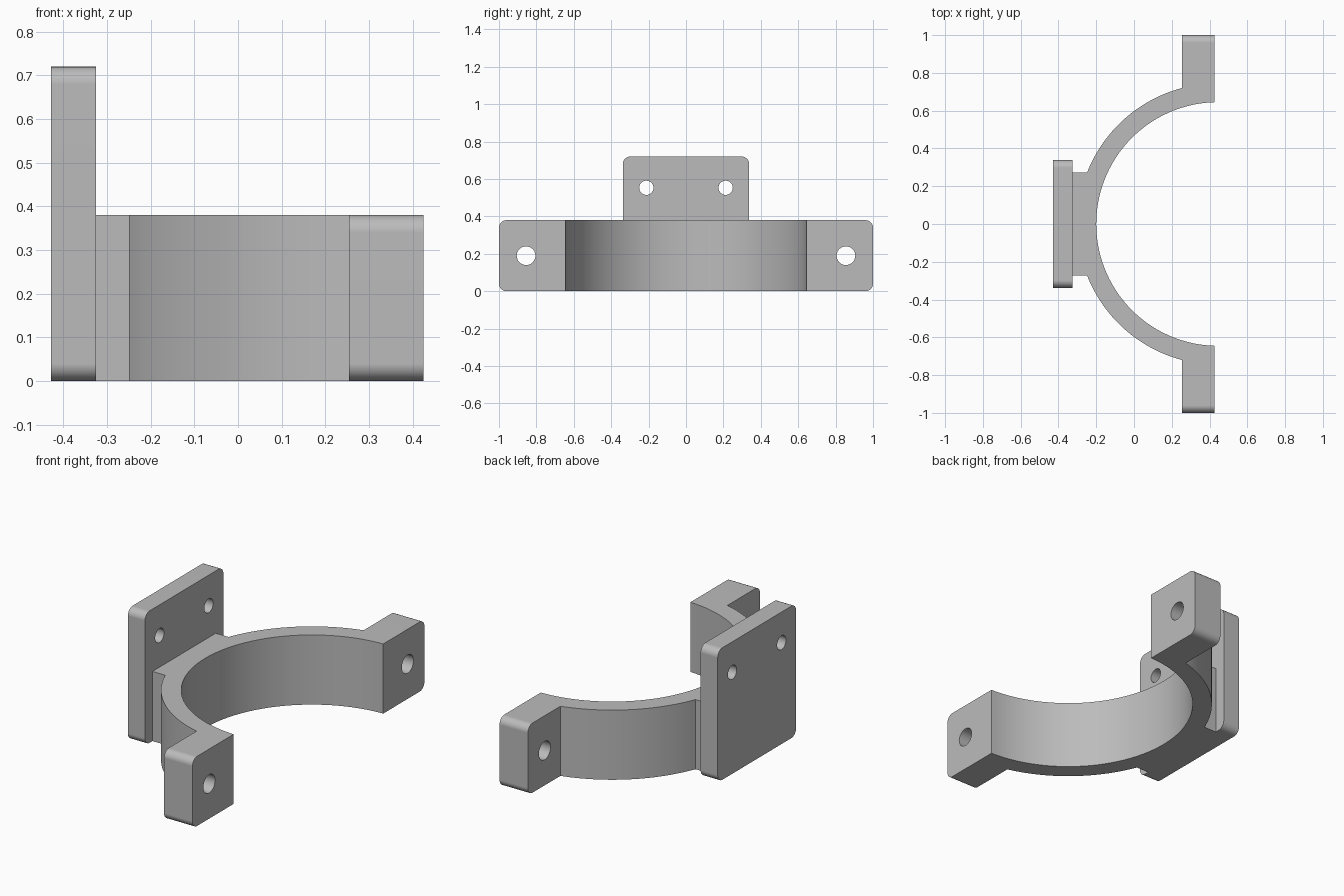
import bpy, bmesh
from math import radians, sqrt, atan2, cos, sin, pi

if "Cube" in bpy.data.objects:
    bpy.data.objects.remove(bpy.data.objects["Cube"], do_unlink=True)

grey = bpy.data.materials.new("plain grey")
grey.use_nodes = True
colour = (0.5, 0.5, 0.5, 1)
grey.diffuse_color = colour
grey.node_tree.nodes["Principled BSDF"].inputs["Base Color"].default_value = colour

CX, R_IN, R_OUT = 0.445, 0.645, 0.745      # ring centre and radii
FRONT, LUG_BACK = 0.425, 0.254             # lug faces
NECK_X, NECK_Y = -0.325, 0.273
HEIGHT, ROUND = 0.38, 0.04


def arc(radius, start, end, steps):
    """Points on the ring, angles measured from the -x direction."""
    return [(CX - radius * cos(start + (end - start) * i / steps),
             radius * sin(start + (end - start) * i / steps)) for i in range(steps + 1)]


def prism(name, outline, height, rounded):
    """Extrude an outline upwards and round the x-running edges picked by a rule."""
    bm = bmesh.new()
    base = bm.faces.new([bm.verts.new((x, y, 0)) for x, y in outline])
    top = bmesh.ops.extrude_face_region(bm, geom=[base])["geom"]
    bmesh.ops.translate(bm, vec=(0, 0, height),
                        verts=[v for v in top if isinstance(v, bmesh.types.BMVert)])
    bmesh.ops.recalc_face_normals(bm, faces=bm.faces)
    edges = [e for e in bm.edges
             if all(abs(v.co.y) > rounded - 1e-4 for v in e.verts)
             and abs(e.verts[0].co.x - e.verts[1].co.x) > 0.05]
    bmesh.ops.bevel(bm, geom=edges, offset=ROUND, segments=8, profile=0.5, affect='EDGES')
    mesh = bpy.data.meshes.new(name)
    bm.to_mesh(mesh)
    bm.free()
    mesh.materials.append(grey)
    obj = bpy.data.objects.new(name, mesh)
    bpy.context.collection.objects.link(obj)
    return obj


def drill(obj, x, y, z, radius):
    """Cut a round hole along x."""
    bpy.ops.mesh.primitive_cylinder_add(vertices=40, radius=radius, depth=0.4,
                                        location=(x, y, z), rotation=(0, pi / 2, 0))
    cutter = bpy.context.object
    cutter.hide_render = True
    cutter.data.materials.append(grey)
    mod = obj.modifiers.new("hole", 'BOOLEAN')
    mod.operation, mod.solver, mod.object = 'DIFFERENCE', 'EXACT', cutter
    bpy.context.view_layer.objects.active = obj
    bpy.ops.object.modifier_apply(modifier=mod.name)
    bpy.data.objects.remove(cutter, do_unlink=True)


def finish(obj):
    bpy.ops.object.select_all(action='DESELECT')
    obj.select_set(True)
    bpy.context.view_layer.objects.active = obj
    bpy.ops.object.shade_smooth_by_angle(angle=radians(30))
    mod = obj.modifiers.new("flat faces", 'WEIGHTED_NORMAL')
    mod.keep_sharp = True


# Half ring with side lugs and mounting neck: half outline, then mirrored in y
end_in = atan2(sqrt(R_IN ** 2 - (CX - FRONT) ** 2), CX - FRONT)
lug_y = sqrt(R_OUT ** 2 - (CX - LUG_BACK) ** 2)
inner = arc(R_IN, 0, end_in, 40)
outer = arc(R_OUT, atan2(lug_y, CX - LUG_BACK),
            atan2(NECK_Y, sqrt(R_OUT ** 2 - NECK_Y ** 2)), 30)
half = inner + [(FRONT, 1), (LUG_BACK, 1)] + outer + [(NECK_X, NECK_Y)]
mirrored = [(x, -y) for x, y in reversed(half[1:])]
clamp = prism("half_ring_clamp", half + mirrored, HEIGHT, 1)
for side in (-1, 1):
    drill(clamp, 0.34, side * 0.855, 0.19, 0.05)
finish(clamp)

# Mounting plate
w, back = 0.338, -0.428
plate = prism("mounting_plate", [(back, -w), (NECK_X, -w), (NECK_X, w), (back, w)], 0.72, w)
for side in (-1, 1):
    drill(plate, back, side * 0.212, 0.553, 0.038)
finish(plate)
